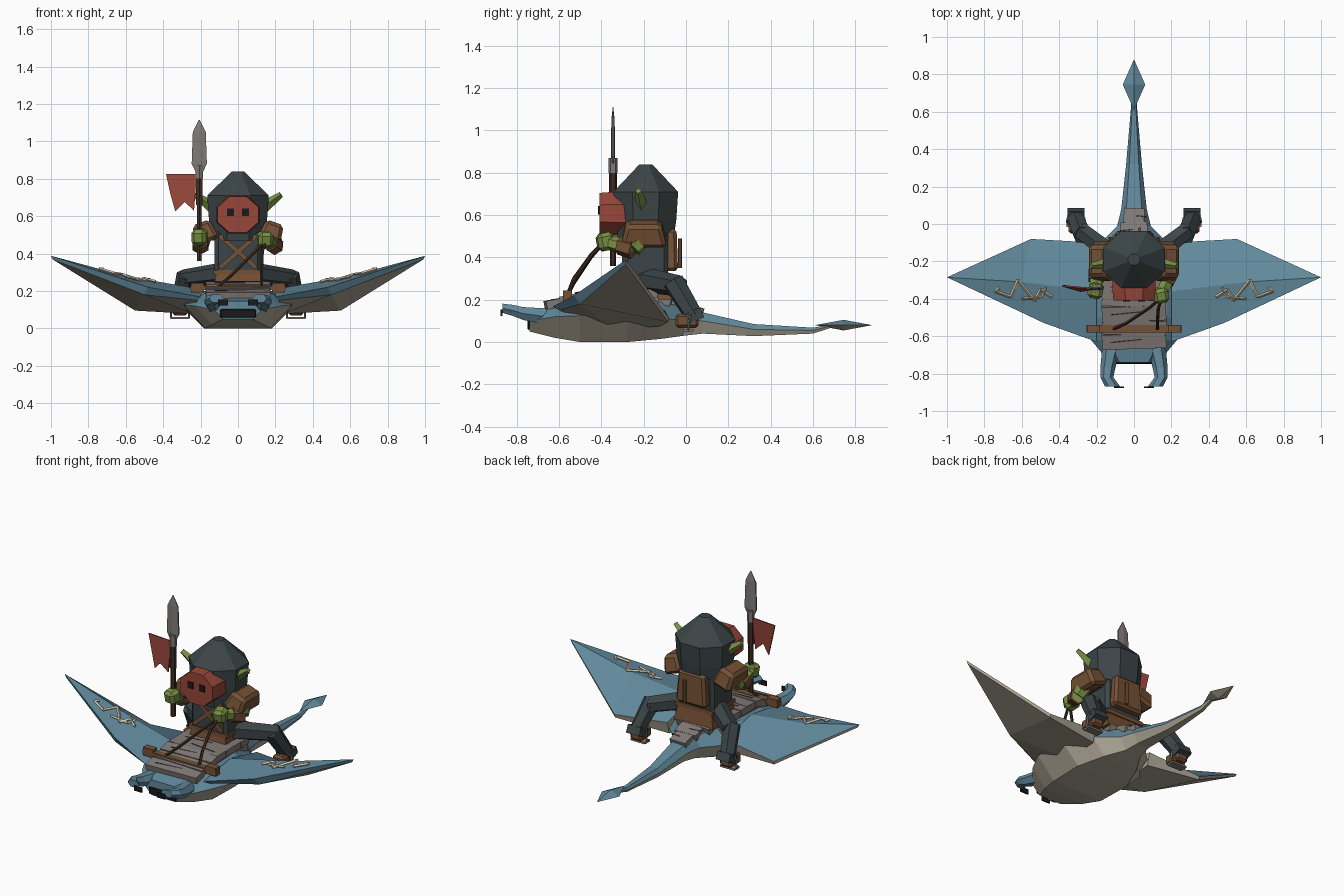
import bpy, bmesh, math
from mathutils import Vector, Matrix, Euler
from mathutils.bvhtree import BVHTree

cube = bpy.data.objects.get("Cube")
if cube:
    bpy.data.objects.remove(cube)


def material(name, r, g, b):
    m = bpy.data.materials.new(name)
    m.use_nodes = True
    m.diffuse_color = (r, g, b, 1)
    m.node_tree.nodes["Principled BSDF"].inputs["Base Color"].default_value = (r, g, b, 1)
    return m


BLUE = material("ray_blue", .12, .25, .33)
TAN = material("belly_tan", .43, .39, .31)
RED = material("cloth_red", .31, .062, .042)
DARK = material("dark_iron", .045, .06, .065)
BROWN = material("leather_brown", .175, .082, .035)
WOOD = material("dark_wood", .05, .026, .016)
GREEN = material("skin_green", .19, .28, .058)
GREY = material("weathered_grey", .22, .195, .185)
BONE = material("bone_paint", .72, .62, .45)
BLACK = material("black", .01, .01, .012)


def finish(name, bm, mats, rule=None, mirror=False):
    """Turn a bmesh into a flat-shaded object; rule picks a material per face."""
    bmesh.ops.recalc_face_normals(bm, faces=bm.faces)
    bm.normal_update()
    if rule:
        for f in bm.faces:
            f.material_index = rule(f)
    me = bpy.data.meshes.new(name)
    bm.to_mesh(me)
    bm.free()
    for m in mats:
        me.materials.append(m)
    ob = bpy.data.objects.new(name, me)
    bpy.context.collection.objects.link(ob)
    if mirror:
        ob.modifiers.new("Mirror", 'MIRROR').use_mirror_merge = False
    return ob


def loft(name, rings, mats, rule=None, mirror=False):
    """Skin a list of equal-length rings and cap both ends."""
    bm = bmesh.new()
    vs = [[bm.verts.new(p) for p in ring] for ring in rings]
    n = len(vs[0])
    for a, b in zip(vs, vs[1:]):
        for i in range(n):
            bm.faces.new((a[i], a[(i + 1) % n], b[(i + 1) % n], b[i]))
    bm.faces.new(vs[0])
    bm.faces.new(vs[-1])
    return finish(name, bm, mats, rule, mirror)


def lathe(name, profile, sides, centre, mat, depth=1):
    """Upright faceted solid from (radius, height) pairs."""
    turn = [math.tau * (i + .5) / sides for i in range(sides)]
    return loft(name, [[(centre[0] + r * math.cos(a), centre[1] + depth * r * math.sin(a), z)
                        for a in turn] for r, z in profile], [mat])


def box(name, loc, size, mat, rot=(0, 0, 0), taper=1, mirror=False, bevel=0):
    bm = bmesh.new()
    bmesh.ops.create_cube(bm, size=1)
    for v in bm.verts:
        if v.co.z > 0:
            v.co.x *= taper
            v.co.y *= taper
    mat4 = Matrix.LocRotScale(Vector(loc), Euler(rot), Vector(size))
    bmesh.ops.transform(bm, matrix=mat4, verts=bm.verts)
    if bevel:
        bmesh.ops.bevel(bm, geom=bm.edges[:], offset=bevel, segments=1, affect='EDGES')
    return finish(name, bm, [mat], mirror=mirror)


def limb(name, a, b, r1, r2, mat, sides=6, mirror=False):
    a, b = Vector(a), Vector(b)
    bm = bmesh.new()
    bmesh.ops.create_cone(bm, cap_ends=True, segments=sides, radius1=r1, radius2=r2, depth=(b - a).length)
    q = (b - a).to_track_quat('Z', 'Y')
    bmesh.ops.transform(bm, matrix=Matrix.LocRotScale((a + b) / 2, q, None), verts=bm.verts)
    return finish(name, bm, [mat], mirror=mirror)


def path(name, pts, r, mat, sides=4, mirror=False):
    for a, b in zip(pts, pts[1:]):
        limb(name, a, b, r, r, mat, sides, mirror)


def top_or_belly(f):
    return 0 if f.normal.z > -.05 else 1


# Ray body and tail: y, half width, top, edge and bottom heights
stations = [(-.74, .13, .145, .1, .05), (-.62, .23, .17, .12, .02), (-.5, .29, .19, .125, 0),
            (-.28, .3, .2, .12, 0), (-.12, .2, .19, .11, .015), (-.01, .09, .165, .105, .03),
            (.08, .068, .14, .1, .04), (.32, .042, .085, .06, .028), (.6, .018, .068, .055, .04),
            (.7, .012, .085, .08, .072)]
loft("ray_body", [[(.6 * w, y, t), (w, y, e), (.6 * w, y, b), (-.6 * w, y, b), (-w, y, e), (-.6 * w, y, t)]
                  for y, w, t, e, b in stations], [BLUE, TAN], top_or_belly)

# Tail fin
bm = bmesh.new()
bmesh.ops.create_cone(bm, segments=4, radius1=1, radius2=0, depth=1, cap_ends=False)
bmesh.ops.translate(bm, verts=bm.verts, vec=(0, 0, .5))
bmesh.ops.mirror(bm, geom=bm.verts[:] + bm.edges[:] + bm.faces[:], axis='Z', merge_dist=.001)
bmesh.ops.transform(bm, matrix=Matrix.LocRotScale(Vector((0, .745, .08)), None, Vector((.06, .135, .025))),
                    verts=bm.verts)
finish("tail_fin", bm, [BLUE, TAN], top_or_belly)

# Wings: folded top, blue leading rim and hollow tan underside
wing_pts = [(.2, -.63, .168), (.48, -.53, .22), (1, -.285, .388), (.55, -.08, .115), (.2, -.1, .15),
            (.2, -.36, .21), (.6, -.31, .28), (.5, -.5, .18), (.22, -.6, .15), (.2, -.12, .075),
            (.2, -.34, .06), (.99, -.285, .368), (.55, -.085, .095)]
wing_top = [(0, 1, 6, 5), (1, 2, 6), (2, 3, 6), (3, 4, 5, 6)]
wing_rim = [(0, 1, 7, 8), (1, 2, 11, 7)]
wing_low = [(7, 10, 8), (7, 11, 12), (7, 12, 9, 10), (2, 3, 12, 11), (3, 4, 9, 12), (0, 5, 4, 9, 10, 8)]
bm = bmesh.new()
vs = [bm.verts.new(p) for p in wing_pts]
for face in wing_top + wing_rim + wing_low:
    bm.faces.new([vs[i] for i in face]).material_index = int(face in wing_low)
finish("wing", bm, [BLUE, TAN], mirror=True)

# Zigzag wing paint laid on the wing surface
surface = BVHTree.FromPolygons([Vector(p) for p in wing_pts], wing_top)
zigzag = [(.44, -.39), (.5, -.35), (.53, -.41), (.62, -.3), (.66, -.39), (.74, -.36), (.72, -.34)]


def on_wing(x, y):
    return surface.ray_cast(Vector((x, y, 1)), Vector((0, 0, -1)))[0] + Vector((0, 0, .009))


path("wing_mark", [on_wing(*p) for p in zigzag], .008, BONE, mirror=True)
path("wing_mark_stroke", [on_wing(.47, -.34), on_wing(.49, -.39), on_wing(.6, -.4)], .007, BONE, mirror=True)

# Head lobes, mouth and eyes
lobe = [((.12, -.66, .12), .05, .045), ((.14, -.77, .135), .04, .035),
        ((.145, -.82, .15), .035, .03), ((.115, -.868, .16), .04, .025)]
loft("head_lobe", [[(x + w * math.cos(a), y, z + h * math.sin(a)) for a in
                    [math.tau * i / 6 for i in range(6)]] for (x, y, z), w, h in lobe],
     [BLUE], mirror=True)
box("eye", (.08, -.872, .138), (.055, .009, .03), BLACK, mirror=True)
box("mouth", (0, -.744, .08), (.19, .009, .045), BLACK, bevel=.004)

# Saddle made of uneven cross planks with dark cracks
count = 10
for i in range(count):
    y = -.625 + i * .074
    front = y < -.14
    half = .172 if front else max(.055, .172 - (y + .2) * .6)
    z = min(.245, .195 + (y + .63) * .28) if front else .225 - (y + .14) * .33
    tilt = (.2 if y < -.45 else .04) if front else -.3
    turn = .035 * (-1) ** i
    box("saddle_plank", (0, y, z - .015), (2 * half, .08, .04), GREY, rot=(tilt, 0, turn))
    box("plank_crack", (-.04 * (-1) ** i, y, z + .003), (half, .006, .008), WOOD, rot=(tilt, 0, 3 * turn))
box("saddle_base", (0, -.36, .185), (.32, .46, .05), GREY)
box("rein_board", (0, -.56, .215), (.51, .04, .022), BROWN)
box("board_end", (.217, -.56, .218), (.07, .042, .05), BROWN, mirror=True)

# Rider torso
box("seat_skirt", (0, -.19, .25), (.27, .24, .1), BROWN, taper=.85)
box("torso", (0, -.19, .4), (.25, .21, .25), DARK, bevel=.02)
box("belt", (0, -.19, .3), (.262, .222, .025), BROWN)
for s in (-1, 1):
    box("chest_strap", (0, -.299, .41), (.024, .009, .26), BROWN, rot=(0, s * .85, 0))
box("backpack", (0, -.085, .435), (.21, .095, .2), BROWN, taper=.85, bevel=.015)
limb("pack_rod", (.03, -.028, .35), (.03, -.028, .49), .01, .01, BROWN)

# Helmet, mask and ears
lathe("helmet", [(.15, .47), (.168, .58), (.178, .71), (.035, .84)], 8, (0, -.19), DARK, .93)
octagon = [math.tau * (i + .5) / 8 for i in range(8)]
loft("mask", [[(k * .125 * math.cos(a), y, .608 + k * .11 * math.sin(a)) for a in octagon]
              for y, k in ((-.28, 1), (-.35, 1), (-.41, .95))], [RED])
for s in (-1, 1):
    box("mask_eye_hole", (s * .04, -.411, .622), (.038, .009, .04), BLACK)
limb("ear", (.14, -.21, .65), (.23, -.225, .715), .032, .016, GREEN, 4, True)

# Shoulders and arms
box("shoulder_guard", (.18, -.2, .515), (.13, .22, .11), BROWN, rot=(0, .35, 0), taper=.75, mirror=True, bevel=.018)
for s, hand in ((-1, (-.205, -.355, .49)), (1, (.145, -.38, .475))):
    elbow = Vector((s * .2, -.25, .44))
    limb("upper_arm", (s * .18, -.19, .51), elbow, .045, .042, GREEN)
    limb("forearm", elbow, hand, .04, .034, GREEN)
    limb("bracer", elbow, elbow.lerp(Vector(hand), .5), .05, .045, BROWN)
    box("fist", hand, (.08, .08, .085), GREEN, rot=(.2, 0, s * .2), bevel=.018)

# Legs, boots and stirrups
limb("thigh", (.07, -.2, .295), (.29, -.03, .265), .06, .05, DARK, 6, True)
limb("shin", (.275, -.06, .285), (.315, .04, .12), .054, .045, DARK, 6, True)
box("boot", (.31, .005, .1), (.08, .11, .065), BROWN, mirror=True, bevel=.012)
box("boot_cuff", (.31, .04, .125), (.09, .08, .05), DARK, rot=(.4, 0, 0), mirror=True)
box("stirrup_plate", (.31, .01, .055), (.1, .05, .012), GREY, mirror=True)
for x in (.262, .358):
    limb("stirrup_side", (x, .01, .055), (x, .02, .13), .006, .006, GREY, 4, True)

# Reins
grip = (.15, -.39, .47)
path("rein", [grip, (.13, -.45, .41), (.125, -.53, .3), (.125, -.565, .21)], .009, WOOD, 5)
path("rein", [grip, (.08, -.45, .4), (-.04, -.53, .28), (-.12, -.565, .21)], .009, WOOD, 5)

# Spear and swallow-tailed flag
SX, SY = -.207, -.345
limb("spear_shaft", (SX, SY, .36), (SX, SY, .84), .015, .015, WOOD)
limb("spear_wrap", (SX, SY, .66), (SX, SY, .82), .02, .02, WOOD)
limb("spear_socket", (SX, SY, .8), (SX, SY, .87), .022, .022, GREY)
lathe("spear_blade", [(.025, .84), (.047, .88), (.04, 1.05), (.003, 1.115)], 6, (SX, SY), GREY, .2)
flag = [(-.22, .825), (-.385, .825), (-.362, .72), (-.335, .625), (-.285, .675), (-.235, .63)]
loft("flag", [[(x, SY + d + .015 * math.sin((x + .22) * 30), z) for x, z in flag]
              for d in (-.004, .004)], [RED])
